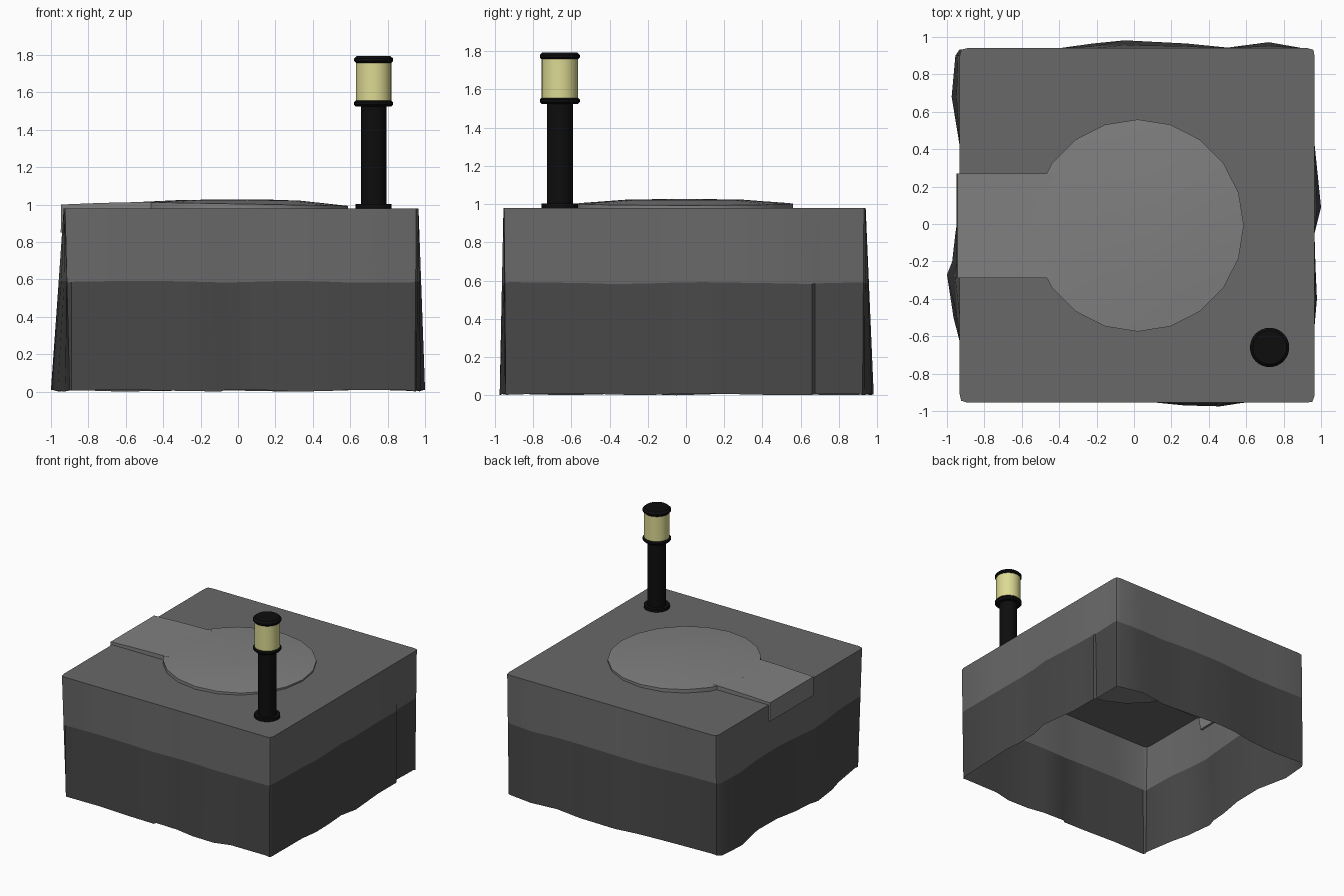
import bpy
import math
from mathutils import Vector

if "Cube" in bpy.data.objects:
    bpy.data.objects.remove(bpy.data.objects["Cube"])


def material(name, rgb):
    m = bpy.data.materials.new(name)
    m.diffuse_color = (*rgb, 1)
    m.use_nodes = True
    m.node_tree.nodes["Principled BSDF"].inputs["Base Color"].default_value = m.diffuse_color
    return m


UPPER = material("stone_grey", (0.14, 0.14, 0.14))
LOWER = material("dark_stone", (0.065, 0.065, 0.065))
PAVING = material("paving_grey", (0.215, 0.215, 0.215))
METAL = material("black_metal", (0.004, 0.004, 0.004))
LIGHT = material("warm_glass", (0.72, 0.70, 0.29))


def make(name, verts, faces, mat, angle=30):
    me = bpy.data.meshes.new(name)
    me.from_pydata([tuple(v) for v in verts], [], faces)
    me.materials.append(mat)
    ob = bpy.data.objects.new(name, me)
    bpy.context.collection.objects.link(ob)
    bpy.ops.object.select_all(action='DESELECT')
    ob.select_set(True)
    bpy.context.view_layer.objects.active = ob
    bpy.ops.object.shade_smooth_by_angle(angle=math.radians(angle))
    return ob


def bridge(start_a, start_b, n):
    return [(start_a + i, start_a + (i + 1) % n, start_b + (i + 1) % n, start_b + i)
            for i in range(n)]


# Rock outline: per side, (position along the side, how far out the foot reaches)
FRONT = [(-0.89, .945), (-0.6, .95), (-0.3, .955), (-0.09, .955), (-0.075, .945),
         (0.12, .955), (0.27, .97), (0.46, .975), (0.6, .95), (0.92, .945)]
RIGHT = [(-0.92, .955), (-0.55, .965), (-0.4, .978), (-0.22, .97), (-0.05, .965),
         (0.09, 1.0), (0.43, .965), (0.66, .965), (0.675, .945), (0.90, .95)]
BACK = [(0.93, .935), (0.72, .972), (0.5, .943), (0.28, .965), (-0.05, .982),
        (-0.22, .965), (-0.4, .94), (-0.65, .925), (-0.89, .93)]
LEFT = [(0.90, .955), (0.68, .975), (0.4, .925), (0.15, .925), (-0.05, .955),
        (-0.2, .972), (-0.27, 1.0), (-0.5, .965), (-0.64, .925), (-0.91, .89)]
SIDES = [(FRONT, 0, -1, -.955), (RIGHT, 1, 1, .965), (BACK, 0, 1, .94), (LEFT, 1, -1, -.932)]


def side_points(side, at_top):
    table, axis, sign, edge = side
    pts = []
    for along, reach in table:
        value = edge if at_top else sign * reach
        pts.append(Vector((along, value) if axis == 0 else (value, along)))
    return pts


def outline(at_top):
    sides = [side_points(s, at_top) for s in SIDES]
    pts = []
    for i, side in enumerate(sides):
        p, q = side[-1], sides[(i + 1) % 4][0]
        d = (q - p) / 2
        pts += side + [(p + q) / 2 + Vector((d.y, -d.x)) * 0.6]
    return pts


top = outline(True)
foot = outline(False)
n = len(top)
split = [f.lerp(t, 0.6) for f, t in zip(foot, top)]
wave = [0.587 + 0.005 * math.sin(i * 1.3) for i in range(n)]
ring_mid = [(*p, z) for p, z in zip(split, wave)]
ring_top = [(*p, 0.98) for p in top]
ring_foot = [(*p, 0.005 + 0.005 * math.sin(i * 1.7)) for i, p in enumerate(foot)]

# Hollow rock, open underneath
make("rock_upper", ring_mid + ring_top,
     bridge(0, n, n) + [tuple(range(n, 2 * n))], UPPER)
make("rock_lower", ring_foot + ring_mid, bridge(0, n, n), LOWER)

# Low domed round platform
N, R, CX, CY = 20, 0.567, 0.02, -0.008


def disc_ring(r, z, tilt):
    pts = []
    for i in range(N):
        a = 2 * math.pi * i / N
        pts.append((CX + r * math.cos(a), CY + r * math.sin(a), z - tilt * math.cos(a)))
    return pts


verts = disc_ring(R, 0.935, 0) + disc_ring(R, 1.003, 0.010) + disc_ring(0.31, 1.023, 0.002)
verts.append((CX + 0.1, CY, 1.028))
faces = bridge(0, N, N) + bridge(N, 2 * N, N)
faces += [(2 * N + i, 2 * N + (i + 1) % N, 3 * N) for i in range(N)]
faces.append(tuple(reversed(range(N))))
make("round_platform", verts, faces, PAVING)

# Path slab that folds over the left edge
profile = [(-0.43, 1.014), (-0.60, 1.012), (-0.75, 1.008), (-0.945, 1.0), (-0.948, 0.85),
           (-0.92, 0.85), (-0.90, 0.94), (-0.43, 0.94)]
k = len(profile)
verts = [(x, -0.29, z) for x, z in profile] + [(x, 0.27, z) for x, z in profile]
make("path_slab", verts,
     bridge(0, k, k) + [tuple(reversed(range(k))), tuple(range(k, 2 * k))], PAVING)


# Bollard lamp, each part turned from a short profile
def lathe(name, prof, mat, seg=32, x=0.725, y=-0.66):
    verts = []
    for r, z in prof:
        for i in range(seg):
            a = 2 * math.pi * i / seg
            verts.append((x + r * math.cos(a), y + r * math.sin(a), z))
    faces = []
    for j in range(len(prof) - 1):
        faces += bridge(j * seg, (j + 1) * seg, seg)
    last = (len(prof) - 1) * seg
    faces += [tuple(reversed(range(seg))), tuple(range(last, last + seg))]
    return make(name, verts, faces, mat)


lathe("lamp_base", [(0.096, 0.975), (0.096, 1.004)], METAL)
lathe("lamp_post", [(0.068, 1.0), (0.068, 1.53)], METAL)
lathe("lamp_glass", [(0.095, 1.55), (0.095, 1.765)], LIGHT)
for name, z in (("lamp_collar", 1.523), ("lamp_cap", 1.756)):
    lathe(name, [(0.093, z), (0.105, z + 0.012), (0.105, z + 0.024), (0.090, z + 0.038)], METAL)
